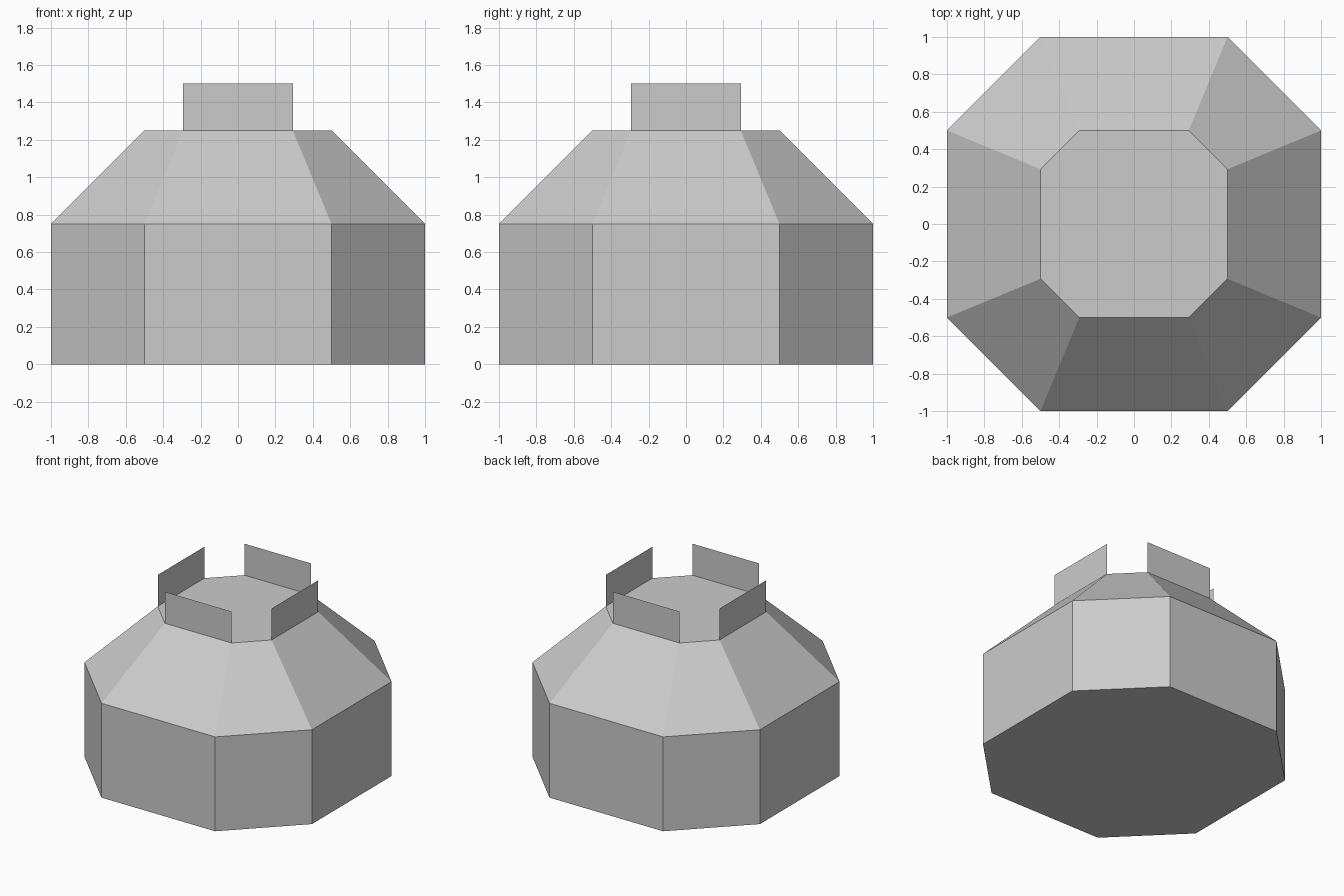
import bpy
import bmesh

cube = bpy.data.objects.get("Cube")
if cube:
    bpy.data.objects.remove(cube, do_unlink=True)

# One plain grey for everything
grey = bpy.data.materials.new("light grey")
grey.use_nodes = True
colour = (0.6, 0.6, 0.6, 1)
grey.diffuse_color = colour
grey.node_tree.nodes["Principled BSDF"].inputs["Base Color"].default_value = colour


def finish(name, bm):
    mesh = bpy.data.meshes.new(name)
    bm.to_mesh(mesh)
    bm.free()
    mesh.materials.append(grey)
    obj = bpy.data.objects.new(name, mesh)
    bpy.context.collection.objects.link(obj)
    return obj


def octagon(bm, half_width, half_side, z):
    """Ring of eight vertices, counter-clockwise seen from above."""
    a, b = half_width, half_side
    corners = []
    for _ in range(4):
        corners += [(a, -b), (a, b)]
        corners[-2:] = [turn(p, _) for p in corners[-2:]]
    return [bm.verts.new((x, y, z)) for x, y in corners]


def turn(point, quarters):
    x, y = point
    for _ in range(quarters):
        x, y = -y, x
    return x, y


# Body: straight octagonal wall, sloped shoulder, flat top and base
TOP, TOP_WIDTH, TOP_SIDE = 1.25, 0.5, 0.293
bm = bmesh.new()
rings = [octagon(bm, 1, 0.5, 0),
         octagon(bm, 1, 0.5, 0.75),
         octagon(bm, TOP_WIDTH, TOP_SIDE, TOP)]
for low, high in zip(rings, rings[1:]):
    for i in range(8):
        j = (i + 1) % 8
        bm.faces.new((low[i], low[j], high[j], high[i]))
bm.faces.new(rings[0][::-1])
bm.faces.new(rings[-1])
finish("body", bm)

# Collar: four thin upright panels on the long sides of the top
for k, side in enumerate(("left", "back", "right", "front")):
    bm = bmesh.new()
    ends = [turn((TOP_WIDTH, s * TOP_SIDE), k) for s in (-1, 1)]
    low = [bm.verts.new((x, y, TOP)) for x, y in ends]
    high = [bm.verts.new((x, y, 1.5)) for x, y in ends]
    bm.faces.new(low + high[::-1])
    finish(side + "_collar_panel", bm)
